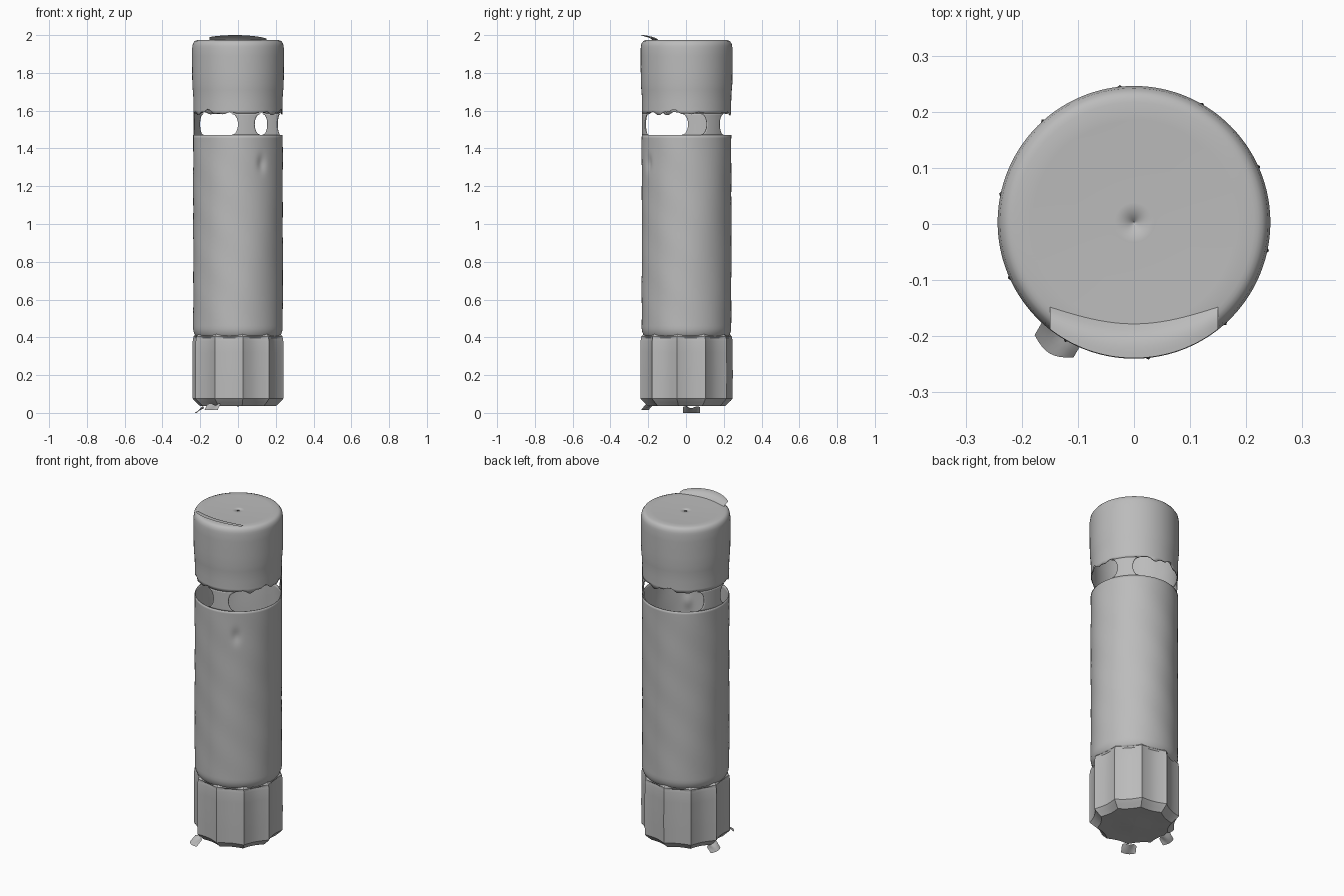
import bpy, math
from math import sin, cos, pi, radians, sqrt, exp

cube = bpy.data.objects.get("Cube")
if cube:
    bpy.data.objects.remove(cube)

grey = bpy.data.materials.new("plain grey")
grey.use_nodes = True
colour = (0.5, 0.5, 0.5, 1)
grey.diffuse_color = colour
grey.node_tree.nodes["Principled BSDF"].inputs["Base Color"].default_value = colour

SEG = 160
SLOT_LOW, SLOT_HIGH = 1.47, 1.585
SLOTS = [(-68, 27), (48, 150), (178, 270)]


def make(name, verts, faces, thickness=0.0, angle=40):
    mesh = bpy.data.meshes.new(name)
    mesh.from_pydata(verts, [], faces)
    mesh.materials.append(grey)
    ob = bpy.data.objects.new(name, mesh)
    bpy.context.collection.objects.link(ob)
    bpy.ops.object.select_all(action="DESELECT")
    ob.select_set(True)
    bpy.context.view_layer.objects.active = ob
    bpy.ops.object.shade_smooth_by_angle(angle=radians(angle))
    if thickness:
        mod = ob.modifiers.new("wall", "SOLIDIFY")
        mod.thickness = thickness
        mod.offset = -1
    return ob


def grid(name, point, cols, rows, closed=False, thickness=0.0, angle=40):
    """Surface from point(u, v) with u and v running from 0 to 1."""
    n = cols if closed else cols + 1
    verts = [point(i / cols, j / rows) for j in range(rows + 1) for i in range(n)]
    faces = [(j * n + i, j * n + (i + 1) % n, (j + 1) * n + (i + 1) % n, (j + 1) * n + i)
             for j in range(rows) for i in range(cols)]
    return make(name, verts, faces, thickness, angle)


def polar(r, a, z):
    return (r * cos(a), r * sin(a) + 0.003, z)


def sample(profile, v):
    """Walk evenly along the steps of an (r, z) profile."""
    t = v * (len(profile) - 1)
    i = min(int(t), len(profile) - 2)
    f = t - i
    return [p + (q - p) * f for p, q in zip(profile[i], profile[i + 1])]


# Main tube, with a rounded lower shoulder and one small dent
def tube_point(u, v):
    a = 2 * pi * u
    z = 0.40 + (SLOT_LOW - 0.40) * v
    r = 0.237 - 0.017 * max(0, 1 - (z - 0.40) / 0.05) ** 2
    dent = ((a - radians(302)) / 0.1) ** 2 + ((z - 1.32) / 0.04) ** 2
    r += 0.0012 * sin(5 * a + 9 * z) * sin(17 * z) - 0.01 * exp(-dent)
    return polar(r, a, z)


grid("main_tube", tube_point, SEG, 70, True, 0.005)


# Upper collar and domed cap; the slot edge above each opening is uneven
def ragged(a):
    deg = math.degrees(a)
    for lo, hi in SLOTS:
        t = ((deg - lo) % 360) / (hi - lo)
        if t < 1:
            return sin(pi * t) * (0.006 + 0.012 * sin(t * 15) + 0.006 * sin(t * 37))
    return 0


collar = [(0.236, SLOT_HIGH), (0.236, 1.62), (0.237, 1.68), (0.242, 1.74), (0.243, 1.85),
          (0.243, 1.93), (0.239, 1.955), (0.229, 1.969), (0.214, 1.974), (0.15, 1.972),
          (0.07, 1.970), (0.0005, 1.970)]


def collar_point(u, v):
    a = 2 * pi * u
    r, z = sample(collar, v)
    return polar(r, a, z + (ragged(a) if v == 0 else 0))


grid("collar_cap", collar_point, SEG, 22, True, 0.005)

# Bridges left standing between the slots, flared at both ends
for k, (lo, hi) in enumerate(SLOTS):
    nxt = SLOTS[(k + 1) % 3][0] + (360 if k == 2 else 0)

    def bridge_point(u, v, start=hi, end=nxt):
        flare = 9 * (1 - sqrt(max(0, 1 - (2 * v - 1) ** 2)))
        a = start - flare + (end - start + 2 * flare) * u
        return polar(0.2365, radians(a), SLOT_LOW + (SLOT_HIGH - SLOT_LOW) * v)

    grid("slot_bridge_%d" % (k + 1), bridge_point, 12, 14, False, 0.005)

# Fluted grip: ten scooped panels meeting in sharp ridges, closed underneath
grip = [(0.0005, 0.035), (0.12, 0.038), (0.205, 0.036), (0.236, 0.065), (0.245, 0.075),
        (0.246, 0.2), (0.245, 0.38), (0.241, 0.405), (0.222, 0.425)]


def grip_point(u, v):
    a = 2 * pi * u + radians(24)
    r, z = sample(grip, v)
    scoop = abs(sin(5 * 2 * pi * u)) ** 0.8
    depth = 0.024 * min(1, r / 0.24) * (1 if z < 0.4 else 0.7)
    return polar(max(r - depth * scoop, 0.0004), a, z)


grid("fluted_grip", grip_point, SEG, 24, True, angle=30)


# Loose flap lifting off the front edge of the cap
def flap_point(u, v):
    x = -0.15 + 0.30 * u
    inner = -0.148 - 0.03 * sin(pi * u)
    outer = -sqrt(0.243 ** 2 - x * x) + 0.004
    lift = 0.026 * sin(pi * min(1, 0.12 + 0.85 * u)) ** 0.5
    return (x, outer + (inner - outer) * v, 1.974 + lift * (1 - v ** 3))


grid("cap_flap", flap_point, 24, 6)


# Torn scraps hanging from the lower rim
def scrap(name, x, y, z, length, width, turn):
    def point(u, v):
        p = (u - 0.5) * length
        q = (v - 0.5) * width * (0.5 + 0.5 * sin(pi * u))
        return (x + p * cos(turn) - q * sin(turn), y + p * sin(turn) + q * cos(turn),
                z + 0.025 * v + 0.005 * (1 + sin(9 * u)) * v)
    grid(name, point, 8, 3)


scrap("front_scrap", -0.135, -0.205, 0.015, 0.08, 0.06, radians(-30))
scrap("side_scrap", -0.205, 0.03, 0.0, 0.09, 0.05, radians(-90))
